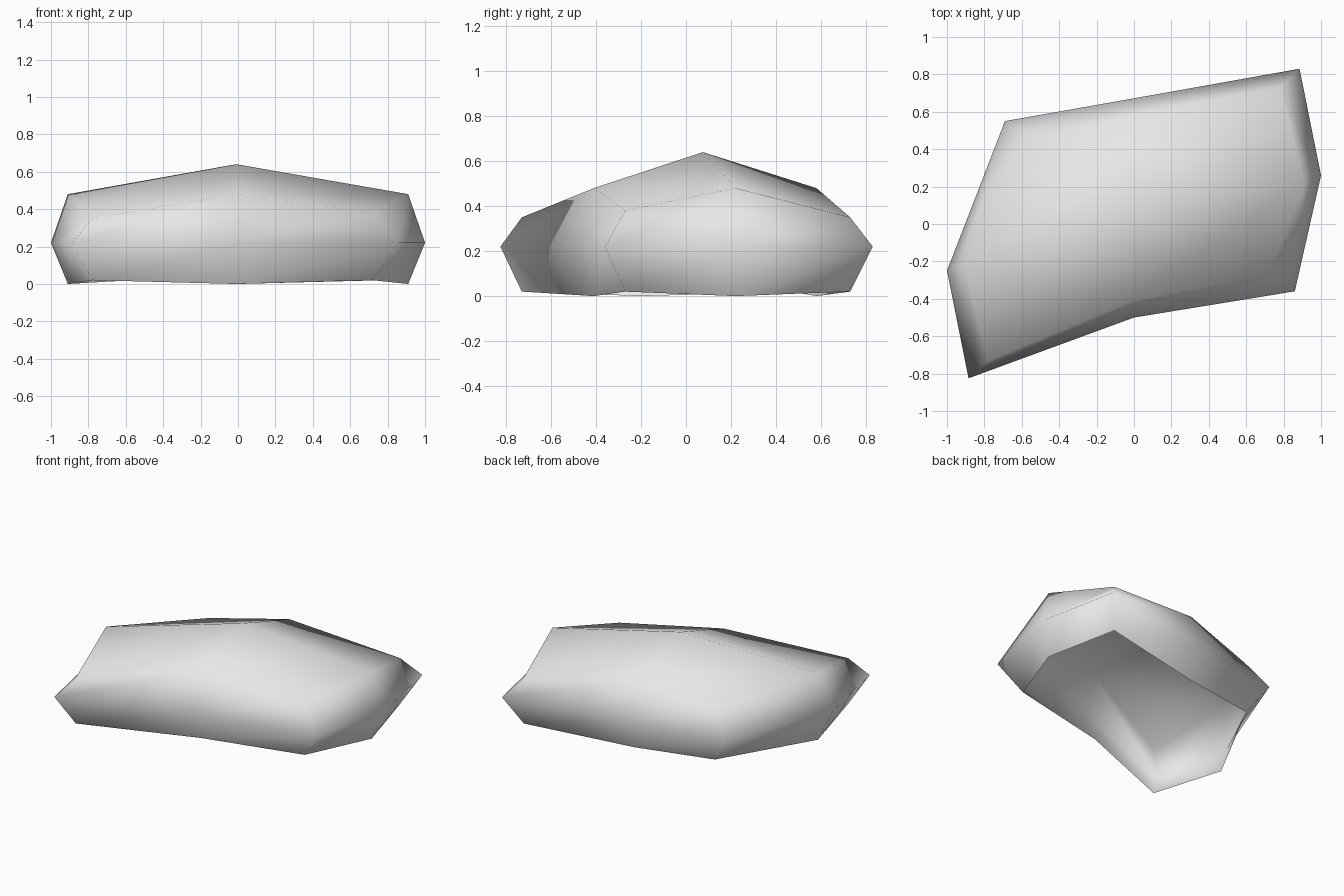
import bpy
import bmesh

cube = bpy.data.objects.get("Cube")
if cube:
    bpy.data.objects.remove(cube, do_unlink=True)

# Stone colour
stone = bpy.data.materials.new("pale_grey_stone")
stone.use_nodes = True
grey = (0.8, 0.8, 0.8, 1.0)
stone.diffuse_color = grey
stone.node_tree.nodes["Principled BSDF"].inputs["Base Color"].default_value = grey

# Eight columns around the rock, corner and side alternating:
# widest outline, drawn-in outline (used at foot and shoulder), shoulder height
columns = [
    ((-0.885, -0.825), (-0.78, -0.73), 0.35),
    ((0, -0.5), (-0.01, -0.41), 0.48),
    ((0.86, -0.36), (0.72, -0.27), 0.38),
    ((1, 0.26), (0.91, 0.22), 0.48),
    ((0.885, 0.83), (0.78, 0.73), 0.35),
    ((0, 0.672), (0, 0.58), 0.48),
    ((-0.69, 0.55), (-0.56, 0.47), 0.38),
    ((-1, -0.25), (-0.91, -0.2), 0.48),
]
WAIST = 0.22
COUNT = len(columns)

bm = bmesh.new()
foot, waist, shoulder = [], [], []
for i, (wide, narrow, height) in enumerate(columns):
    foot.append(bm.verts.new((*narrow, 0.0 if i % 2 else 0.02)))
    waist.append(bm.verts.new((*wide, WAIST)))
    shoulder.append(bm.verts.new((*narrow, height)))

# Side walls, open underneath
for low, high in ((foot, waist), (waist, shoulder)):
    for i in range(COUNT):
        j = (i + 1) % COUNT
        bm.faces.new((low[i], low[j], high[j], high[i]))

# Crown: one quad per corner, meeting at the peak
peak = bm.verts.new((-0.01, 0.075, 0.64))
for i in range(0, COUNT, 2):
    bm.faces.new((shoulder[i - 1], shoulder[i], shoulder[i + 1], peak))

for face in bm.faces:
    face.smooth = True
mesh = bpy.data.meshes.new("rock")
bm.to_mesh(mesh)
bm.free()
mesh.materials.append(stone)
rock = bpy.data.objects.new("rock", mesh)
bpy.context.collection.objects.link(rock)
